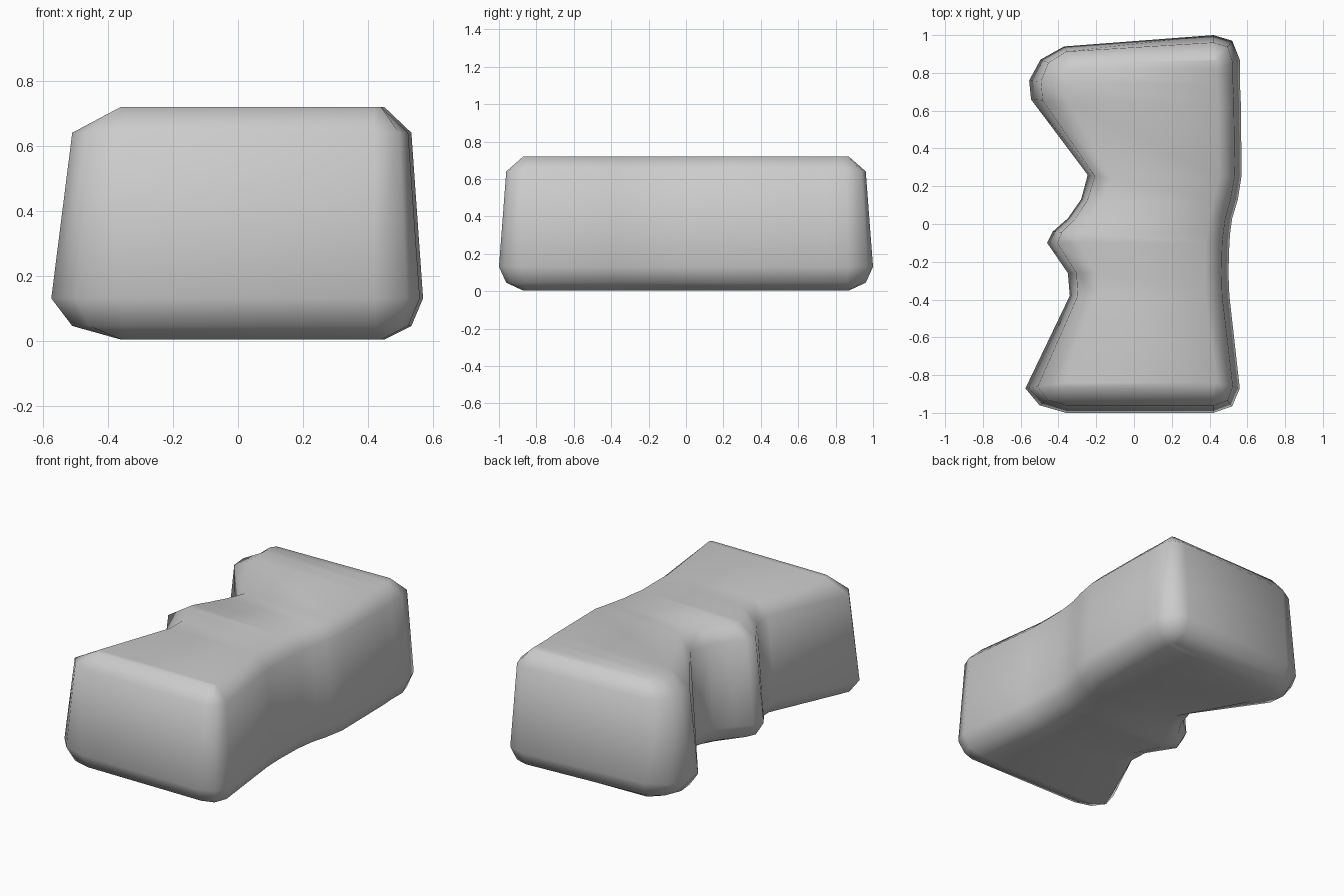
import bpy, bmesh

# stations along y: y, inner y, outer left x, inner left x, outer right x, inner right x
STATIONS = [
    (-0.87, -0.84, -0.575, -0.36, 0.56, 0.44),
    (-0.38, -0.38, -0.34, -0.20, 0.505, 0.38),
    (-0.26, -0.26, -0.35, -0.20, 0.50, 0.38),
    (-0.10, -0.10, -0.46, -0.28, 0.505, 0.38),
    (-0.04, -0.05, -0.43, -0.27, 0.51, 0.39),
    (0.03, 0.03, -0.35, -0.22, 0.52, 0.40),
    (0.13, 0.12, -0.28, -0.17, 0.55, 0.42),
    (0.26, 0.24, -0.245, -0.12, 0.57, 0.45),
    (0.66, 0.64, -0.545, -0.34, 0.565, 0.445),
    (0.76, 0.74, -0.555, -0.35, 0.56, 0.44),
    (0.87, 0.82, -0.495, -0.355, 0.56, 0.44),
]
# rounded end corners: outer x, outer y, inner x, inner y
BACK = [(0.52, 0.97, 0.44, 0.865), (0.42, 1.0, 0.42, 0.87), (-0.37, 0.94, -0.33, 0.85)]
FRONT = [(-0.50, -0.96, -0.36, -0.865), (-0.36, -1.0, -0.34, -0.87),
         (0.42, -1.0, 0.42, -0.87), (0.52, -0.965, 0.44, -0.865)]
# levels: height, blend from outer outline to inner outline
LEVELS = [(0.003, 1.0), (0.045, 0.3), (0.13, 0.0), (0.64, 0.3), (0.72, 1.0)]

right = [(s[4], s[0], s[5], s[1]) for s in STATIONS]
left = [(s[2], s[0], s[3], s[1]) for s in reversed(STATIONS)]
outline = right + BACK + left + FRONT
n, m = len(outline), len(STATIONS)

# lofted walls
bm = bmesh.new()
rings = []
for z, t in LEVELS:
    rings.append([bm.verts.new((ox + (ix - ox) * t, oy + (iy - oy) * t, z))
                  for ox, oy, ix, iy in outline])
for a, b in zip(rings, rings[1:]):
    for i in range(n):
        j = (i + 1) % n
        bm.faces.new((a[i], a[j], b[j], b[i]))

# top and bottom strips joining the two long sides
for ring in (rings[0], rings[-1]):
    r = ring[:m]
    l = ring[m + len(BACK):2 * m + len(BACK)][::-1]
    for i in range(m - 1):
        bm.faces.new((r[i], r[i + 1], l[i + 1], l[i]))
    bm.faces.new(ring[m - 1:m + len(BACK) + 1])
    bm.faces.new(ring[2 * m + len(BACK) - 1:] + [ring[0]])
bmesh.ops.recalc_face_normals(bm, faces=bm.faces)
for f in bm.faces:
    f.smooth = True

mesh = bpy.data.meshes.new("waisted_block")
bm.to_mesh(mesh)
bm.free()
block = bpy.data.objects.new("waisted_block", mesh)
bpy.context.collection.objects.link(block)
